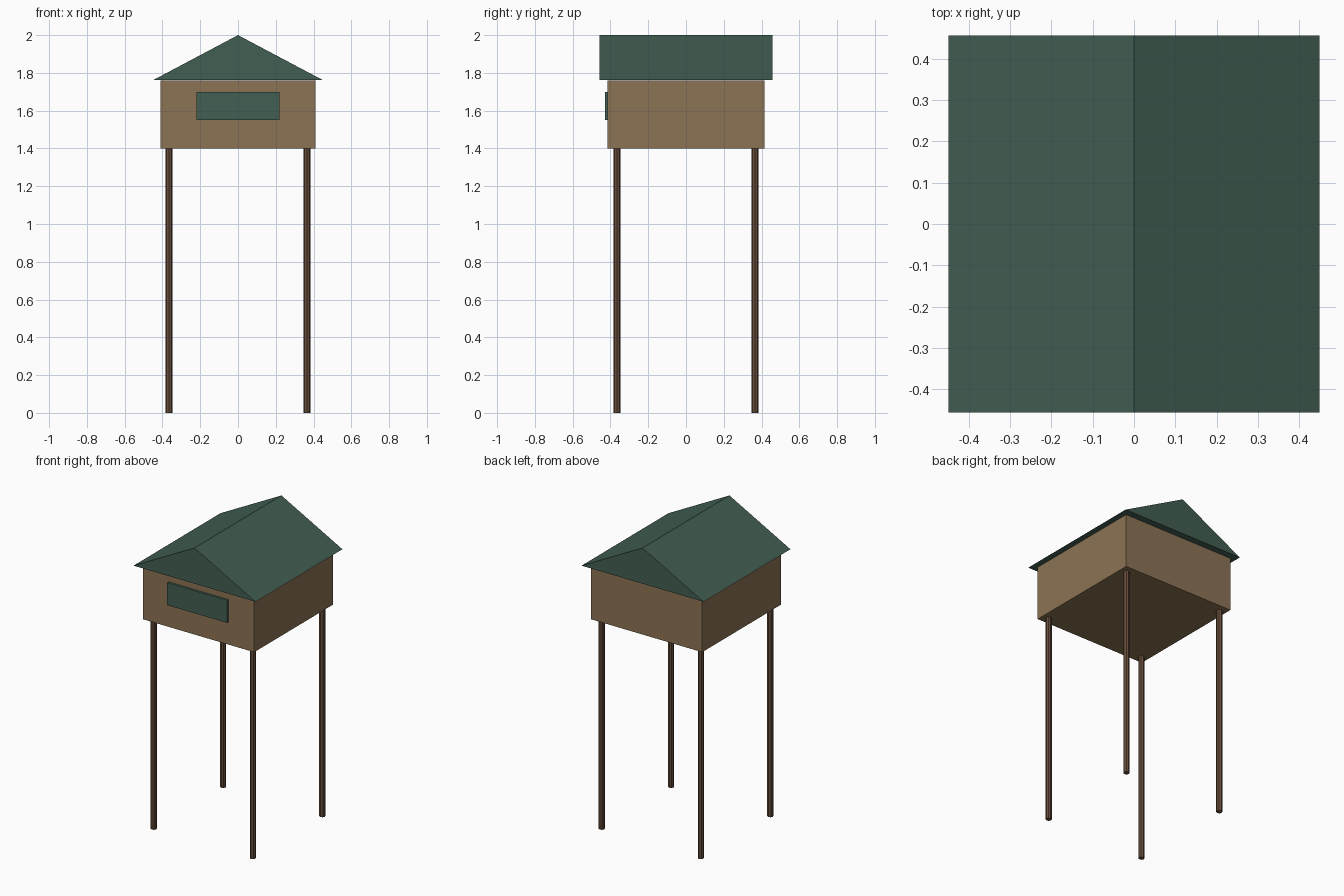
import bpy
import bmesh
import math

cube = bpy.data.objects.get("Cube")
if cube:
    bpy.data.objects.remove(cube, do_unlink=True)


def linear(c):
    c /= 255
    return c / 12.92 if c <= 0.04045 else ((c + 0.055) / 1.055) ** 2.4


def material(name, *srgb):
    m = bpy.data.materials.new(name)
    m.use_nodes = True
    colour = (*[linear(c) for c in srgb], 1)
    m.diffuse_color = colour
    m.node_tree.nodes["Principled BSDF"].inputs["Base Color"].default_value = colour
    return m


wall_wood = material("wall tan wood", 140, 115, 84)
leg_wood = material("leg brown wood", 103, 77, 59)
roof_green = material("roof dark green", 66, 94, 82)


def finish(name, bm, mat):
    bmesh.ops.recalc_face_normals(bm, faces=bm.faces)
    mesh = bpy.data.meshes.new(name)
    bm.to_mesh(mesh)
    bm.free()
    mesh.materials.append(mat)
    obj = bpy.data.objects.new(name, mesh)
    bpy.context.collection.objects.link(obj)
    return obj


def box(name, size, centre, mat):
    bm = bmesh.new()
    bmesh.ops.create_cube(bm, size=1)
    bmesh.ops.scale(bm, vec=size, verts=bm.verts)
    bmesh.ops.translate(bm, vec=centre, verts=bm.verts)
    return finish(name, bm, mat)


# Cabin on top of the legs
box("cabin", (0.82, 0.83, 0.36), (0, 0, 1.58), wall_wood)

# Window panel on the front wall
box("front_window", (0.44, 0.02, 0.15), (0, -0.42, 1.625), roof_green)

# Gable roof: triangular profile extruded front to back
bm = bmesh.new()
profile = [bm.verts.new((x, -0.457, z)) for x, z in ((-0.449, 1.762), (0.449, 1.762), (0, 2))]
gable = bm.faces.new(profile)
extruded = bmesh.ops.extrude_face_region(bm, geom=[gable], use_keep_orig=True)
moved = [g for g in extruded["geom"] if isinstance(g, bmesh.types.BMVert)]
bmesh.ops.translate(bm, vec=(0, 0.914, 0), verts=moved)
finish("gable_roof", bm, roof_green)

# Four eight-sided legs
for side, x in (("right", -1), ("left", 1)):
    for end, y in (("front", -1), ("back", 1)):
        bm = bmesh.new()
        bmesh.ops.create_cone(bm, cap_ends=True, segments=8, radius1=0.0187,
                              radius2=0.0187, depth=1.4)
        bmesh.ops.translate(bm, vec=(x * 0.365, y * 0.365, 0.7), verts=bm.verts)
        finish(f"{end}_{side}_leg", bm, leg_wood)
